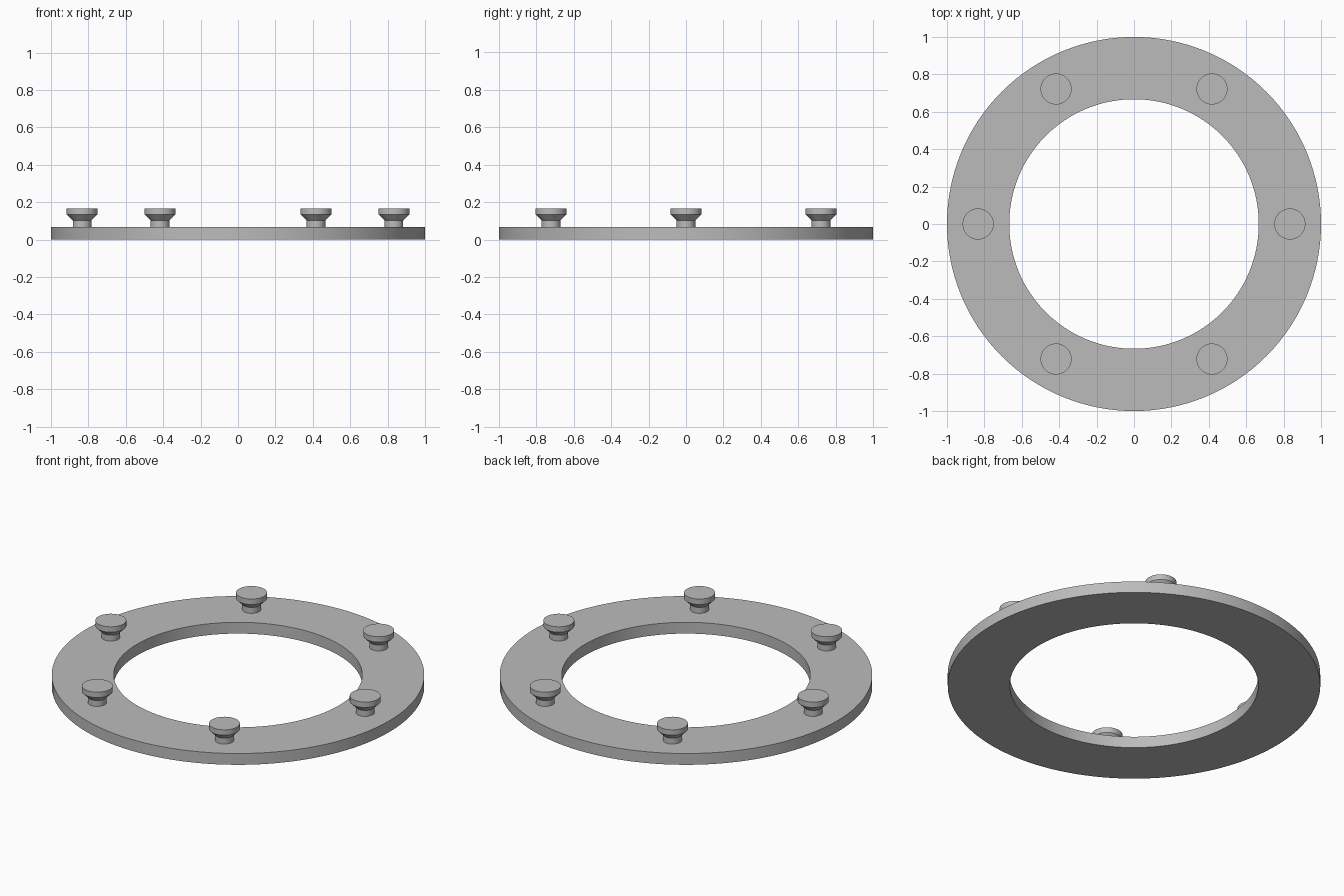
import bpy
import bmesh
from math import cos, sin, pi, radians

cube = bpy.data.objects.get("Cube")
if cube:
    bpy.data.objects.remove(cube, do_unlink=True)

GREY = (0.5, 0.5, 0.5, 1)
metal = bpy.data.materials.new("plain_grey")
metal.use_nodes = True
metal.diffuse_color = GREY
metal.node_tree.nodes["Principled BSDF"].inputs["Base Color"].default_value = GREY


def lathe(name, profile, segments, location=(0, 0, 0), closed=False):
    """Revolve an (r, z) profile about z; open profiles get end caps."""
    bm = bmesh.new()
    rings = []
    for r, z in profile:
        rings.append([bm.verts.new((r * cos(2 * pi * i / segments),
                                    r * sin(2 * pi * i / segments), z))
                      for i in range(segments)])
    pairs = list(zip(rings, rings[1:]))
    if closed:
        pairs.append((rings[-1], rings[0]))
    else:
        bm.faces.new(rings[0])
        bm.faces.new(rings[-1])
    for a, b in pairs:
        for i in range(segments):
            j = (i + 1) % segments
            bm.faces.new((a[i], a[j], b[j], b[i]))
    bmesh.ops.recalc_face_normals(bm, faces=bm.faces[:])
    mesh = bpy.data.meshes.new(name)
    bm.to_mesh(mesh)
    bm.free()
    mesh.materials.append(metal)
    obj = bpy.data.objects.new(name, mesh)
    obj.location = location
    bpy.context.collection.objects.link(obj)
    bpy.ops.object.select_all(action="DESELECT")
    obj.select_set(True)
    bpy.context.view_layer.objects.active = obj
    bpy.ops.object.shade_smooth_by_angle(angle=radians(30))
    return obj


# Flat ring plate
THICK = 0.067
INNER, OUTER = 0.667, 1.0
lathe("ring_plate", [(INNER, 0), (OUTER, 0), (OUTER, THICK), (INNER, THICK)],
      128, closed=True)

# Six knobs: narrow stem, flared underside, flat disc head
knob_profile = [(0.05, -0.01), (0.05, 0.035), (0.083, 0.068), (0.083, 0.1)]
KNOB_RADIUS = (INNER + OUTER) / 2
for k in range(6):
    angle = k * pi / 3
    lathe(f"knob_{k + 1}", knob_profile, 64,
          (KNOB_RADIUS * cos(angle), KNOB_RADIUS * sin(angle), THICK))
